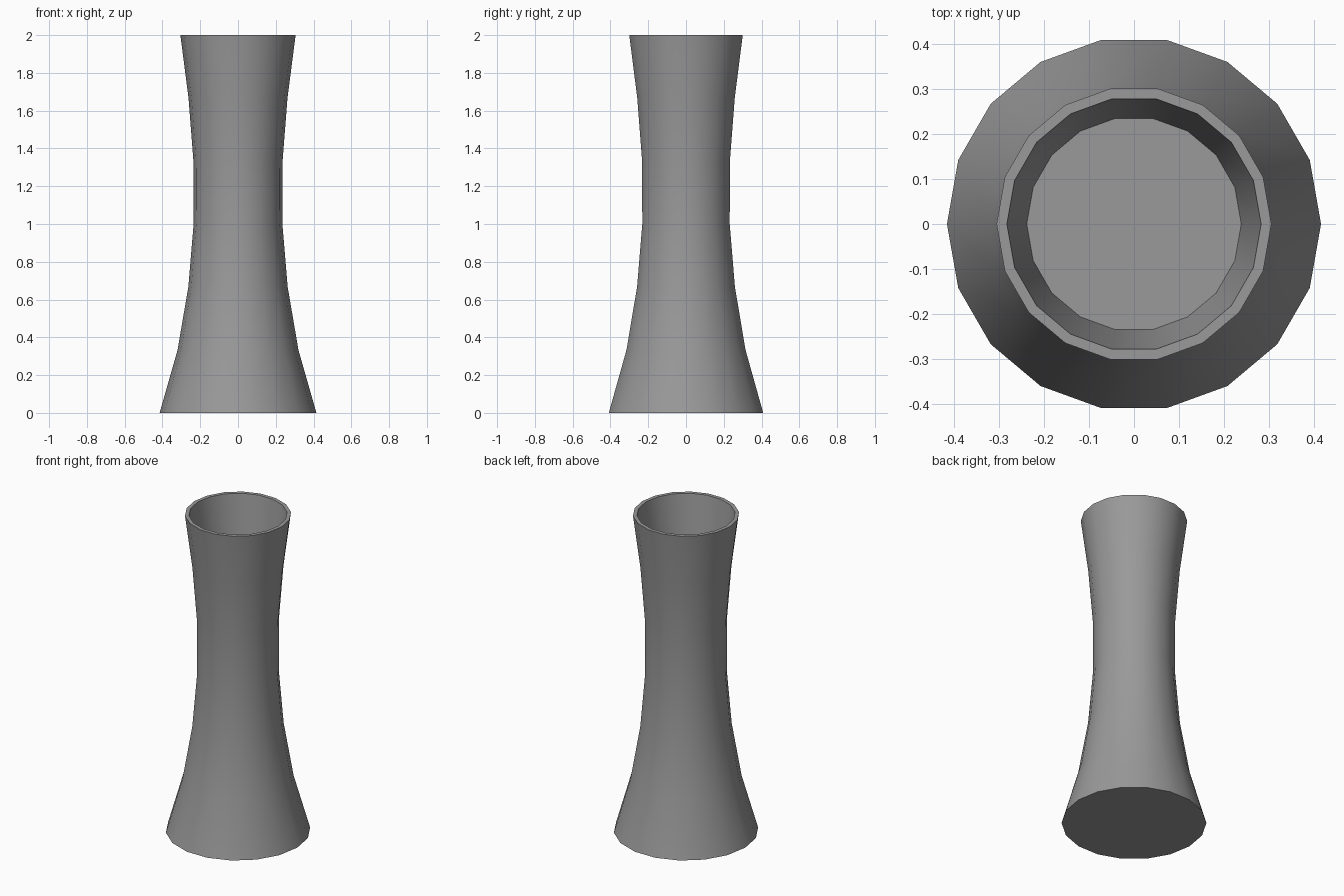
import bpy, bmesh
from math import cos, sin, pi, radians

if "Cube" in bpy.data.objects:
    bpy.data.objects.remove(bpy.data.objects["Cube"])

SIDES = 18

# Radius/height profile: outer wall upward, over the rim, down to the inner floor
profile = [(0.415, 0), (0.32, 1/3), (0.263, 2/3), (0.235, 1.0), (0.236, 4/3),
           (0.262, 5/3), (0.305, 2.0), (0.282, 2.0), (0.238, 5/3)]

bm = bmesh.new()
rings = [[bm.verts.new((r * cos(2 * pi * i / SIDES), r * sin(2 * pi * i / SIDES), z))
          for i in range(SIDES)] for r, z in profile]

# Walls
for a, b in zip(rings, rings[1:]):
    for i in range(SIDES):
        j = (i + 1) % SIDES
        bm.faces.new((a[i], a[j], b[j], b[i]))

# Base and recessed floor
bm.faces.new(rings[0][::-1])
bm.faces.new(rings[-1])

mesh = bpy.data.meshes.new("flared_vase")
bm.to_mesh(mesh)
bm.free()
vase = bpy.data.objects.new("flared_vase", mesh)
bpy.context.collection.objects.link(vase)

# Dark grey surface
grey = bpy.data.materials.new("dark_grey")
grey.diffuse_color = (0.32, 0.32, 0.32, 1)
grey.use_nodes = True
grey.node_tree.nodes["Principled BSDF"].inputs["Base Color"].default_value = grey.diffuse_color
mesh.materials.append(grey)

# Smooth walls with sharp rim and base
bpy.context.view_layer.objects.active = vase
vase.select_set(True)
bpy.ops.object.shade_smooth_by_angle(angle=radians(35))
